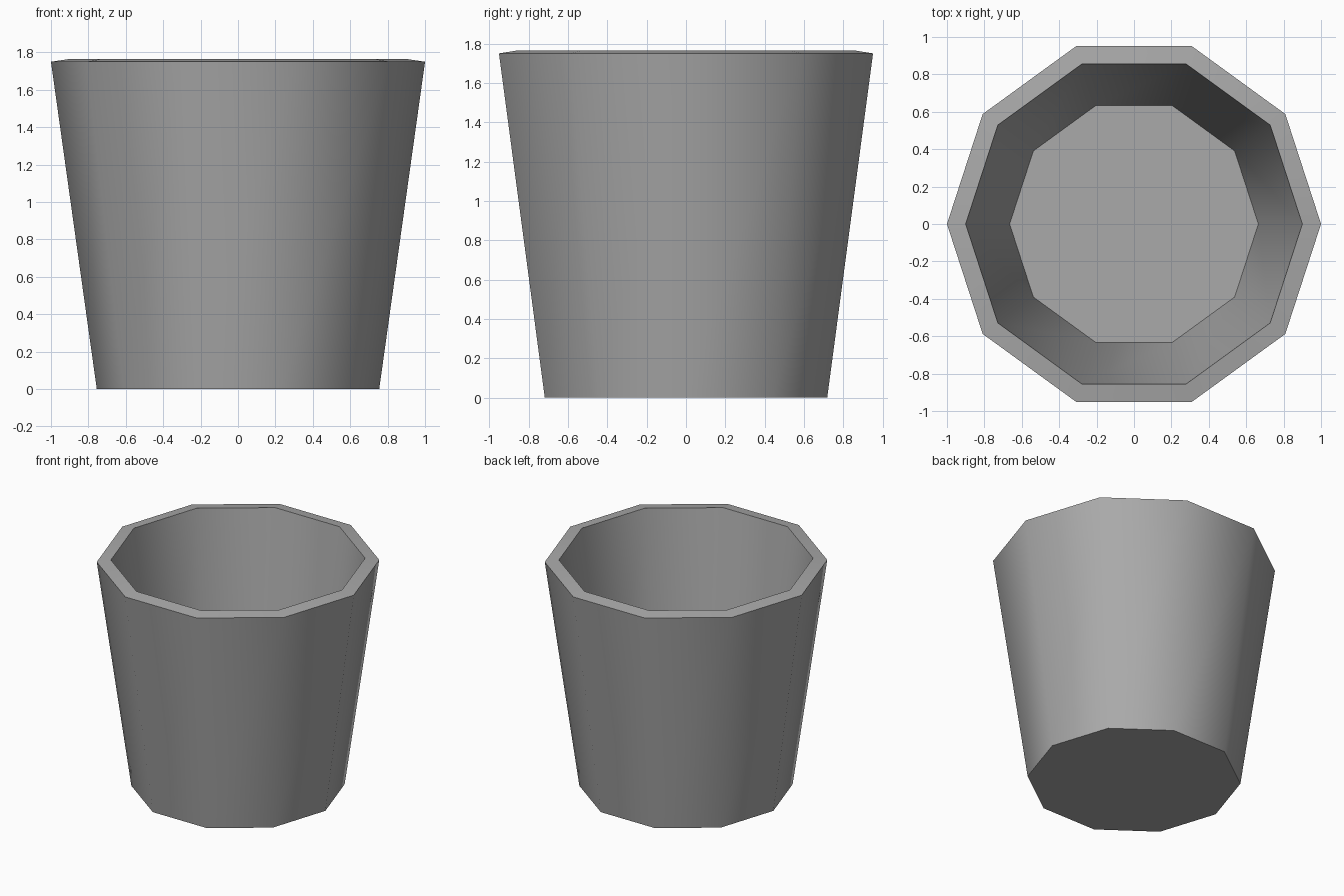
import bpy
import bmesh
from math import cos, sin, pi, radians

SIDES = 10

# Remove the default cube
cube = bpy.data.objects.get("Cube")
if cube:
    bpy.data.objects.remove(cube, do_unlink=True)

# Single plain colour
grey = bpy.data.materials.new("mid_grey")
grey.use_nodes = True
colour = (0.4, 0.4, 0.4, 1.0)
grey.diffuse_color = colour
grey.node_tree.nodes["Principled BSDF"].inputs["Base Color"].default_value = colour

# Profile of the tapered pot as (radius, height): outside, rim, inside floor
profile = [(0.755, 0.0), (1.0, 1.75), (0.9, 1.765), (0.665, 0.1)]

bm = bmesh.new()
rings = [[bm.verts.new((r * cos(2 * pi * i / SIDES), r * sin(2 * pi * i / SIDES), z))
          for i in range(SIDES)] for r, z in profile]

# Outer wall, rim and inner wall
for low, high in zip(rings, rings[1:]):
    for i in range(SIDES):
        j = (i + 1) % SIDES
        bm.faces.new((low[i], low[j], high[j], high[i]))

# Underside and inside floor
bm.faces.new(rings[0][::-1])
bm.faces.new(rings[-1])
bmesh.ops.recalc_face_normals(bm, faces=bm.faces)

mesh = bpy.data.meshes.new("pot")
bm.to_mesh(mesh)
bm.free()
mesh.materials.append(grey)
pot = bpy.data.objects.new("pot", mesh)
bpy.context.collection.objects.link(pot)

# Smooth walls with sharp rim and base edges
bpy.ops.object.select_all(action='DESELECT')
pot.select_set(True)
bpy.context.view_layer.objects.active = pot
bpy.ops.object.shade_smooth_by_angle(angle=radians(45))
